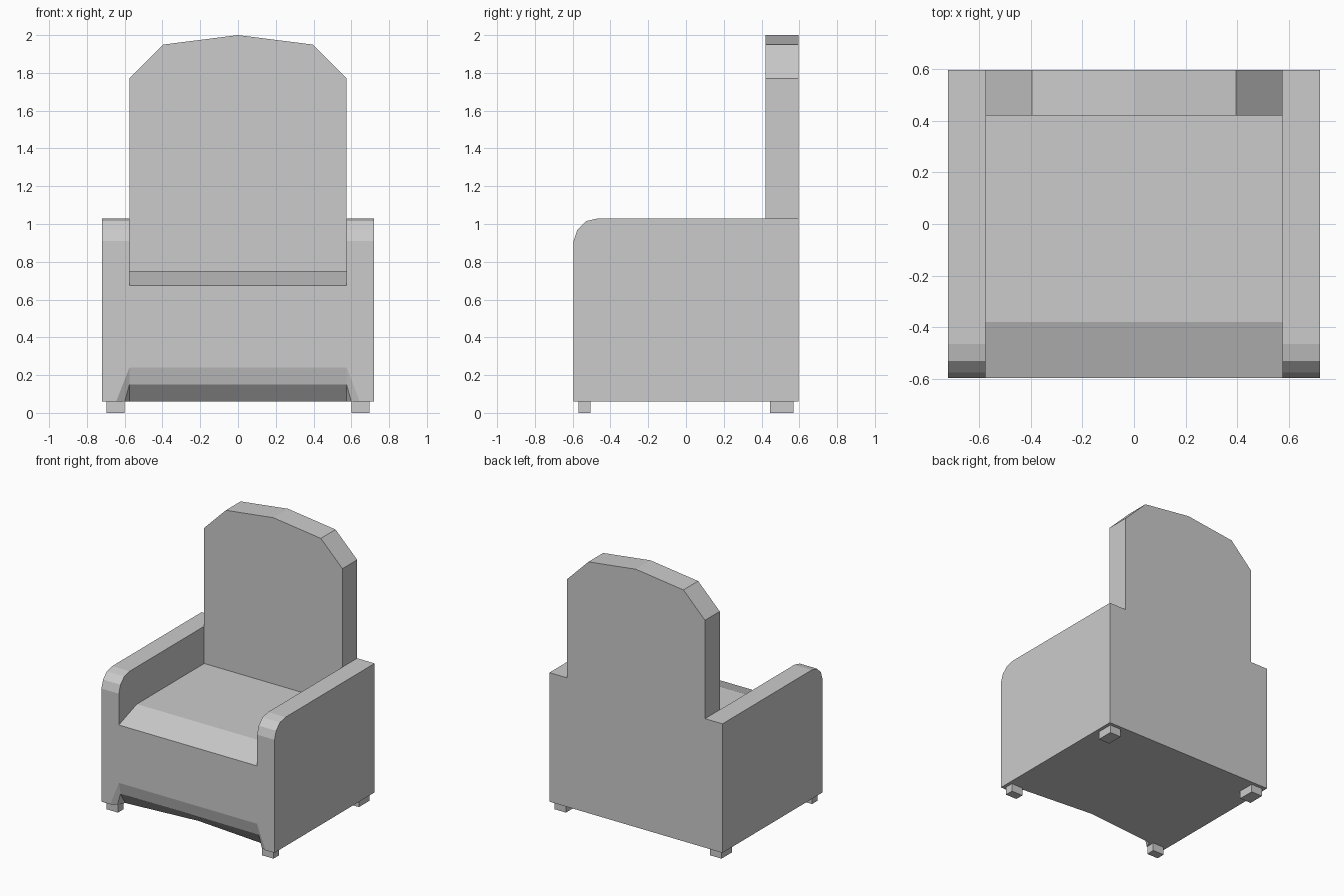
import bpy, bmesh

if "Cube" in bpy.data.objects:
    bpy.data.objects.remove(bpy.data.objects["Cube"])

D, W, XO = 0.595, 0.575, 0.72   # half depth, half seat width, half total width
BASE = 0.06


def finish(name, bm):
    bmesh.ops.recalc_face_normals(bm, faces=bm.faces)
    me = bpy.data.meshes.new(name)
    bm.to_mesh(me)
    bm.free()
    ob = bpy.data.objects.new(name, me)
    bpy.context.collection.objects.link(ob)
    return ob


def loft(name, sections):
    """Closed solid through matching rings of 3D points."""
    bm = bmesh.new()
    rings = [[bm.verts.new(p) for p in s] for s in sections]
    for a, b in zip(rings, rings[1:]):
        for i in range(len(a)):
            j = (i + 1) % len(a)
            bm.faces.new((a[i], a[j], b[j], b[i]))
    bm.faces.new(rings[0])
    bm.faces.new(rings[-1])
    return finish(name, bm)


# Seat block: the lower front tucks under, deepest in the middle
def seat_section(x, lip, tuck):
    prof = [(-D, 0.675), (-D, 0.24), (lip, 0.15), (tuck, BASE),
            (D, BASE), (D, 0.75), (-0.38, 0.75)]
    return [(x, y, z) for y, z in prof]


loft("seat", [seat_section(-W, -0.575, -0.52),
              seat_section(0, -0.57, -0.47),
              seat_section(W, -0.575, -0.52)])

# Backrest with faceted crown
outline = [(-W, 0.75), (W, 0.75), (W, 1.77), (0.395, 1.95),
           (0, 2.0), (-0.395, 1.95), (-W, 1.77)]
loft("backrest", [[(x, y, z) for x, z in outline] for y in (0.42, D)])

# Armrests with rounded front and a flared inner foot
crown = [(-D, 0.91), (-0.575, 0.97), (-0.53, 1.015), (-0.465, 1.03),
         (D, 1.03), (D, BASE)]


def arm(name, s):
    bm = bmesh.new()

    def v(x, y, z):
        return bm.verts.new((s * x, y, z))

    outer = [v(XO, y, z) for y, z in crown]
    inner = [v(W, y, z) for y, z in crown]
    toe = v(XO, -D, BASE)
    flare, notch = v(0.645, -D, BASE), v(0.60, -0.575, BASE)
    hi, mid, low = v(W, -D, 0.24), v(W, -0.575, 0.15), v(W, -0.52, BASE)
    for i in range(len(crown) - 1):
        bm.faces.new((outer[i], outer[i + 1], inner[i + 1], inner[i]))
    bm.faces.new([toe] + outer)
    bm.faces.new([low, mid, hi] + inner)
    bm.faces.new((toe, flare, hi, inner[0], outer[0]))
    bm.faces.new((flare, notch, mid, hi))
    bm.faces.new((notch, low, mid))
    bm.faces.new((toe, flare, notch, low, inner[-1], outer[-1]))
    finish(name, bm)


# Block feet
def foot(name, s, y0, y1):
    ring = [(0.60 * s, y0), (0.695 * s, y0), (0.695 * s, y1), (0.60 * s, y1)]
    loft(name, [[(x, y, z) for x, y in ring] for z in (0, BASE)])


for side, s in (("left", -1), ("right", 1)):
    arm(side + "_armrest", s)
    foot(side + "_front_foot", s, -0.57, -0.505)
    foot(side + "_back_foot", s, 0.445, 0.57)
